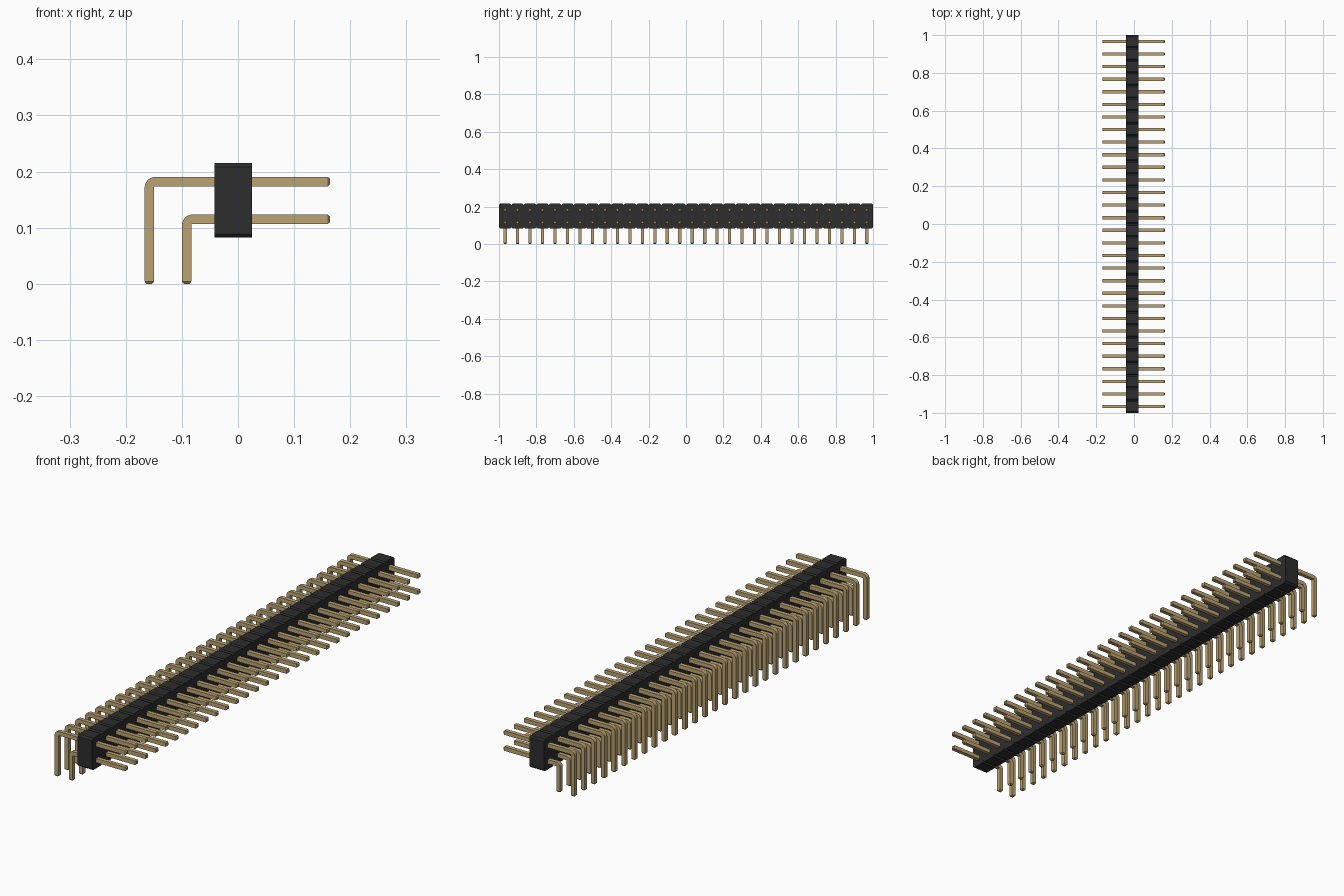
import bpy, bmesh, math
from mathutils import Vector

old = bpy.data.objects.get("Cube")
if old:
    bpy.data.objects.remove(old, do_unlink=True)

COUNT = 30
PITCH = 2 / COUNT
HALF = 0.0084          # half thickness of a pin
TIP_X = 0.164          # end of the straight contacts
START_Y = -1 + PITCH / 2


def material(name, color):
    mat = bpy.data.materials.new(name)
    mat.use_nodes = True
    mat.diffuse_color = (*color, 1)
    bsdf = mat.node_tree.nodes["Principled BSDF"]
    bsdf.inputs["Base Color"].default_value = (*color, 1)
    bsdf.inputs["Roughness"].default_value = 0.5
    return mat


plastic = material("black plastic", (0.026, 0.026, 0.027))
gold = material("gold metal", (0.50, 0.37, 0.17))


def loft(name, rings, mat):
    """Join equal rings of points into a capped solid, repeated along y."""
    bm = bmesh.new()
    loops = [[bm.verts.new(p) for p in ring] for ring in rings]
    n = len(loops[0])
    for a, b in zip(loops, loops[1:]):
        for i in range(n):
            j = (i + 1) % n
            bm.faces.new((a[i], a[j], b[j], b[i]))
    bm.faces.new(loops[0])
    bm.faces.new(loops[-1])
    bmesh.ops.recalc_face_normals(bm, faces=bm.faces)
    mesh = bpy.data.meshes.new(name)
    bm.to_mesh(mesh)
    bm.free()
    mesh.materials.append(mat)
    obj = bpy.data.objects.new(name, mesh)
    obj.location.y = START_Y
    bpy.context.collection.objects.link(obj)
    array = obj.modifiers.new("row", 'ARRAY')
    array.count = COUNT
    array.use_relative_offset = False
    array.use_constant_offset = True
    array.constant_offset_displace = (0, PITCH, 0)
    return obj


def housing():
    """Row of eight-sided blocks that leave small grooves between them."""
    w, c, low, high = PITCH / 2, 0.007, 0.082, 0.215
    profile = [(-w + c, low), (w - c, low), (w, low + c), (w, high - c),
               (w - c, high), (-w + c, high), (-w, high - c), (-w, low + c)]
    loft("housing", [[(x, y, z) for y, z in profile] for x in (-0.042, 0.025)], plastic)


def pin(name, leg_x, z):
    """Square wire bent through a right angle, with tapered tips."""
    taper, inner = 0.004, 0.002
    radius = inner + HALF
    centre = Vector((leg_x + radius, 0, z - radius))
    # each station: centre point, direction across the bend, half thickness
    up, out = Vector((0, 0, 1)), Vector((-1, 0, 0))
    stations = [(Vector((TIP_X, 0, z)), up, HALF * 0.6),
                (Vector((TIP_X - taper, 0, z)), up, HALF)]
    for i in range(7):
        a = math.radians(90 + 15 * i)
        d = Vector((math.cos(a), 0, math.sin(a)))
        stations.append((centre + d * radius, d, HALF))
    stations += [(Vector((leg_x, 0, taper)), out, HALF),
                 (Vector((leg_x, 0, 0)), out, HALF * 0.6)]
    side = Vector((0, 1, 0))
    rings = [[p + d * h + side * h, p + d * h - side * h,
              p - d * h - side * h, p - d * h + side * h] for p, d, h in stations]
    loft(name, rings, gold)


housing()
pin("upper_pins", -0.158, 0.182)
pin("lower_pins", -0.0915, 0.115)
